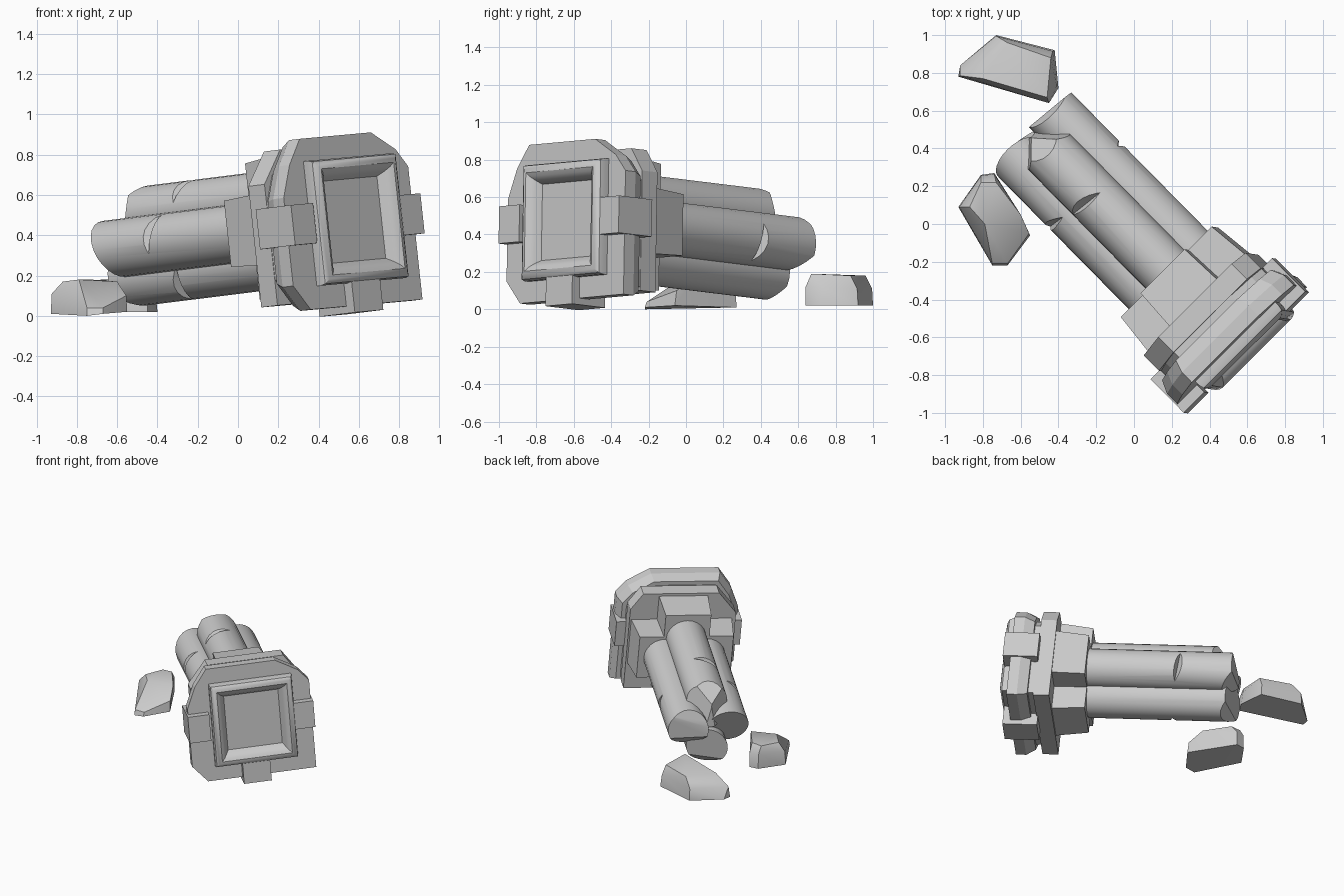
import bpy, bmesh
from math import radians, cos, sin, pi
from mathutils import Matrix, Vector

if "Cube" in bpy.data.objects:
    bpy.data.objects.remove(bpy.data.objects["Cube"])

# Fallen column frame: x = across, y = along shaft (base to broken tip), z = up
M = (Matrix.Translation((0.595, -0.68, 0.48)) @ Matrix.Rotation(radians(44.6), 4, 'Z')
     @ Matrix.Rotation(radians(-5), 4, 'X') @ Matrix.Rotation(radians(-3.7), 4, 'Y'))


def finish(bm, name, matrix=M, smooth=False):
    bmesh.ops.recalc_face_normals(bm, faces=bm.faces[:])
    me = bpy.data.meshes.new(name)
    bm.to_mesh(me)
    bm.free()
    ob = bpy.data.objects.new(name, me)
    bpy.context.collection.objects.link(ob)
    ob.matrix_world = matrix
    if smooth:
        shade(ob)
    return ob


def activate(ob):
    for o in bpy.context.selected_objects:
        o.select_set(False)
    ob.select_set(True)
    bpy.context.view_layer.objects.active = ob


def shade(ob):
    activate(ob)
    bpy.ops.object.shade_smooth_by_angle(angle=radians(35))


def loft(name, outline, rings, centre=(0, 0), smooth=False):
    """Rings of (scale, position along shaft) joined into a closed solid."""
    bm = bmesh.new()
    rows = [[bm.verts.new((centre[0] + x * k, s, centre[1] + z * k)) for x, z in outline]
            for k, s in rings]
    n = len(outline)
    for a, b in zip(rows, rows[1:]):
        for i in range(n):
            bm.faces.new((a[i], a[(i + 1) % n], b[(i + 1) % n], b[i]))
    bm.faces.new(rows[0])
    bm.faces.new(rows[-1])
    return finish(bm, name, smooth=smooth)


SQUARE = [(-1, -1), (1, -1), (1, 1), (-1, 1)]

# Base plates with chipped corners
plate = [(-.34, -.425), (.445, -.425), (.445, .24), (.37, .33), (.21, .425),
         (-.29, .425), (-.38, .30), (-.445, .14), (-.445, -.30)]
loft("front_plate", plate, [(1, .055), (1, .13), (.93, .20)])
loft("plate_neck", plate, [(.86, .18), (.86, .27)])
rear = [(-.385, -.385), (.385, -.385), (.385, .26), (.30, .385), (-.25, .385), (-.385, .22)]
loft("rear_plate", rear, [(1, .24), (1, .355)])

# Rounded square moulding with sunken panel
loft("square_moulding", [(x * .96, z) for x, z in SQUARE],
     [(.31, .10), (.312, .03), (.305, .0), (.285, -.015), (.265, -.02), (.245, -.01),
      (.225, .015), (.205, .05)], (.018, 0), smooth=True)

# Clasps on three sides of the base
for name, x0, x1, z0, z1 in (("left_clasp", -.455, -.30, -.10, .10),
                             ("right_clasp", .30, .455, -.10, .10),
                             ("bottom_clasp", -.09, .11, -.46, -.30)):
    loft(name, [(x0, z0), (x1, z0), (x1, z1), (x0, z1)], [(1, 0), (1, .25)])

# Cross-shaped collar holding the shafts
a, b = .165, .34
cross = [(-a, -b), (a, -b), (a, -a), (b, -a), (b, a), (a, a),
         (a, b), (-a, b), (-a, a), (-b, a), (-b, -a), (-a, -a)]
loft("collar", cross, [(1.08, .33), (1, .59)], (.008, 0))

# Four clustered shafts: centre, tip cuts (point on cut, normal), crack position and direction
R, OFF, MID = .145, .15, .012
circle = [(R * cos(i * pi / 12), R * sin(i * pi / 12)) for i in range(24)]
shafts = {
    "left_shaft": ((MID - OFF, 0), [((-.2, 1.59, 0), (0, 1, -.40))], 1.18, (-1, .5)),
    "right_shaft": ((MID + OFF, 0), [((.15, 1.65, 0), (.1, 1, .05)),
                                     ((.15, 1.62, -.09), (0, .7, -.7)),
                                     ((.15, 1.635, .09), (0, .9, .4))], 1.22, (1, -.3)),
    "top_shaft": ((MID, OFF), [((0, 1.61, .1), (0, 1, .1)),
                               ((0, 1.46, .295), (0, .62, .75)),
                               ((.15, 1.48, .14), (.6, .7, .2)),
                               ((-.13, 1.50, .14), (-.6, .7, .2))], 1.12, (-.5, 1)),
    "bottom_shaft": ((MID, -OFF), [((0, 1.63, -.15), (.25, 1, -.05)),
                                   ((0, 1.60, -.26), (.2, .7, -.7))], 1.17, (-.8, -.6)),
}
for name, (c, cuts, nick, direction) in shafts.items():
    ob = loft(name, circle, [(1, .5), (1, 1.75)], c)
    bm = bmesh.new()
    bm.from_mesh(ob.data)
    for co, no in cuts:
        bmesh.ops.bisect_plane(bm, geom=bm.verts[:] + bm.edges[:] + bm.faces[:],
                               plane_co=co, plane_no=Vector(no).normalized(), clear_outer=True)
        bmesh.ops.holes_fill(bm, edges=[e for e in bm.edges if e.is_boundary], sides=0)
    bmesh.ops.recalc_face_normals(bm, faces=bm.faces[:])
    bm.to_mesh(ob.data)
    bm.free()
    # Wedge-shaped crack cut into the side
    d = Vector((direction[0], 0, direction[1])).normalized()
    t = d.cross(Vector((0, 1, 0)))
    mid = Vector((c[0], nick, c[1]))
    bm = bmesh.new()
    for depth, side, s in ((.10, -.15, 0), (.10, .15, .04), (.2, -.15, .08),
                           (.2, -.15, -.03), (.2, .15, .11), (.2, .15, 0)):
        bm.verts.new(mid + d * depth + t * side + Vector((0, s, 0)))
    bmesh.ops.convex_hull(bm, input=bm.verts[:])
    cutter = finish(bm, name + "_crack_cutter")
    cutter.hide_render = True
    mod = ob.modifiers.new("crack", 'BOOLEAN')
    mod.operation, mod.object, mod.solver = 'DIFFERENCE', cutter, 'EXACT'
    activate(ob)
    bpy.ops.object.modifier_apply(modifier="crack")
    bpy.data.objects.remove(cutter)
    shade(ob)

# Core filling the gap between shafts
loft("shaft_core", SQUARE, [(.09, .5), (.09, 1.5)], (MID, 0))


# Broken chunks on the ground
def chunk(name, points):
    bm = bmesh.new()
    for p in points:
        bm.verts.new(p)
    bmesh.ops.convex_hull(bm, input=bm.verts[:])
    bmesh.ops.dissolve_limit(bm, angle_limit=radians(4), verts=bm.verts[:], edges=bm.edges[:])
    finish(bm, name, Matrix(), True)


chunk("rear_chunk", [
    (-.93, .78, .02), (-.92, .84, .02), (-.73, 1.0, .02), (-.42, .92, .02), (-.40, .72, .02),
    (-.45, .64, .02), (-.92, .785, .10), (-.73, .995, .11), (-.43, .915, .11), (-.45, .64, .12),
    (-.41, .73, .12), (-.80, .77, .17), (-.67, .96, .18), (-.44, .88, .18), (-.46, .67, .19)])
chunk("front_chunk", [
    (-.93, .09, .01), (-.81, .26, .01), (-.74, .27, .01), (-.55, -.06, .02), (-.67, -.22, .01),
    (-.75, -.22, .0), (-.925, .09, .11), (-.81, .255, .12), (-.74, .265, .12), (-.555, -.05, .10),
    (-.67, -.21, .04), (-.75, -.21, .04), (-.87, .09, .17), (-.81, .22, .175), (-.73, .22, .18),
    (-.60, .05, .17), (-.79, .0, .18)])
